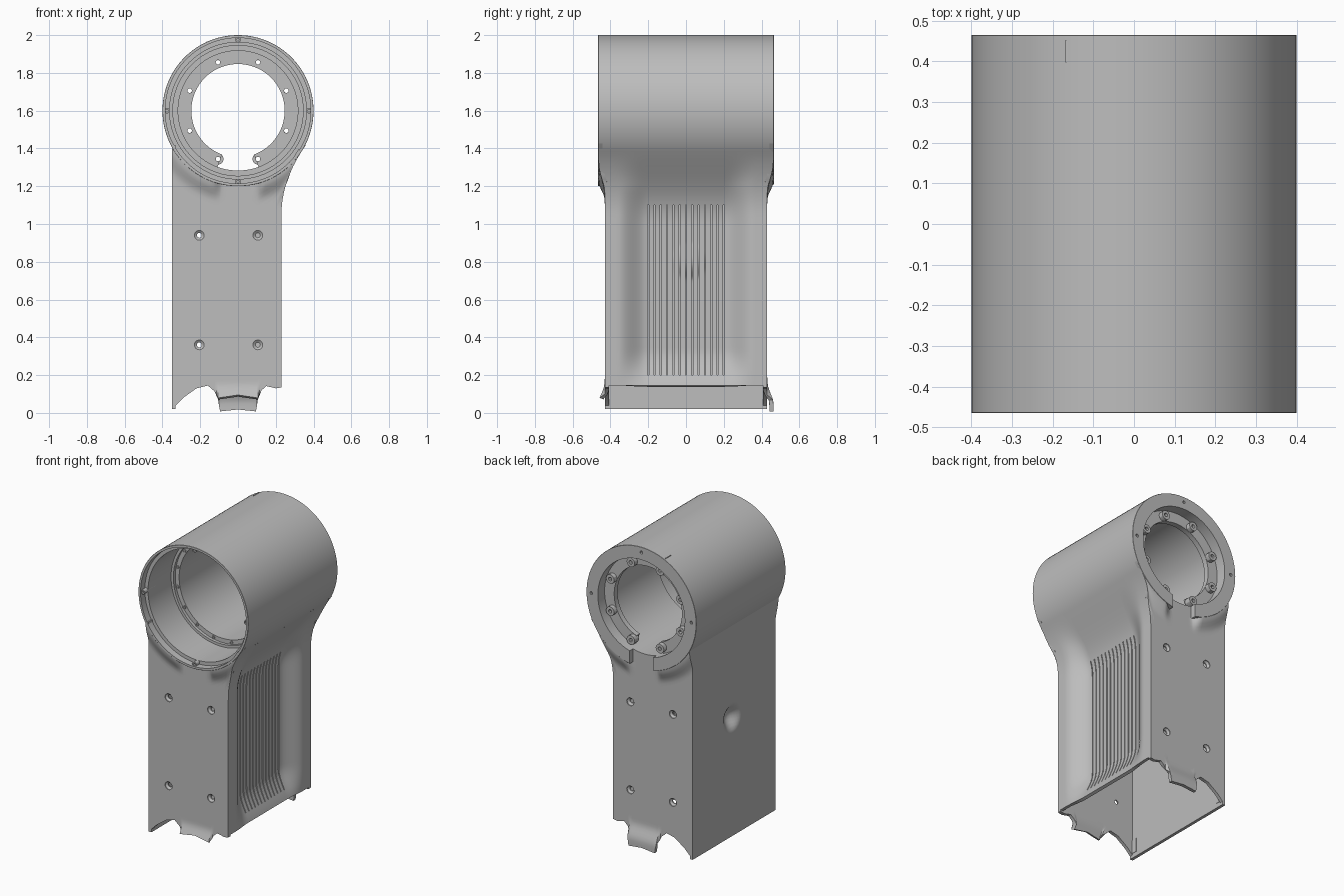
import bpy, bmesh, math

if "Cube" in bpy.data.objects:
    bpy.data.objects.remove(bpy.data.objects["Cube"])

GREY = (0.51, 0.51, 0.51, 1)
mat = bpy.data.materials.new("light_grey")
mat.use_nodes = True
mat.diffuse_color = GREY
mat.node_tree.nodes["Principled BSDF"].inputs["Base Color"].default_value = GREY

AXIS = 1.6      # height of the barrel axis
R = 0.4         # barrel radius
BORE = 0.317    # bore radius
END = 0.465     # half length of the barrel
SIDE = 0.43     # half depth of the leg
LEFT = -0.35    # plain side of the leg
parts = []


def finish(bm, name, keep=True):
    mesh = bpy.data.meshes.new(name)
    bm.to_mesh(mesh)
    bm.free()
    ob = bpy.data.objects.new(name, mesh)
    bpy.context.collection.objects.link(ob)
    mesh.materials.append(mat)
    if keep:
        parts.append(ob)
    return ob


def apply(ob, kind, **settings):
    mod = ob.modifiers.new(kind.lower(), kind)
    for key, value in settings.items():
        setattr(mod, key, value)
    bpy.context.view_layer.objects.active = ob
    bpy.ops.object.modifier_apply(modifier=mod.name)


def lathe(name, profile, x=0, z=AXIS, seg=24, closed=False, keep=True):
    """Turn (radius, y) points about an axis along y."""
    bm = bmesh.new()
    rings = []
    for r, y in profile:
        angles = [2 * math.pi * i / seg for i in range(seg)]
        rings.append([bm.verts.new((x + r * math.cos(a), y, z + r * math.sin(a))) for a in angles])
    pairs = list(zip(rings, rings[1:]))
    if closed:
        pairs.append((rings[-1], rings[0]))
    else:
        bm.faces.new(rings[0])
        bm.faces.new(rings[-1])
    for a, b in pairs:
        for i in range(seg):
            j = (i + 1) % seg
            bm.faces.new((a[i], a[j], b[j], b[i]))
    bmesh.ops.recalc_face_normals(bm, faces=bm.faces)
    return finish(bm, name, keep)


def box(name, centre, size, keep=True):
    bm = bmesh.new()
    bmesh.ops.create_cube(bm, size=1)
    for v in bm.verts:
        v.co = [c + p * s for c, p, s in zip(centre, v.co, size)]
    return finish(bm, name, keep)


def sheet(name, us, vs, point, thick, flip=False, skip=None):
    """Thick wall over a grid, leaving out the cells that skip picks."""
    bm = bmesh.new()
    grid = [[bm.verts.new(point(u, v)) for v in vs] for u in us]
    for i in range(len(us) - 1):
        for j in range(len(vs) - 1):
            if skip and skip((us[i] + us[i + 1]) / 2, (vs[j] + vs[j + 1]) / 2):
                continue
            bm.faces.new((grid[i][j], grid[i + 1][j], grid[i + 1][j + 1], grid[i][j + 1]))
    if flip:
        bmesh.ops.reverse_faces(bm, faces=bm.faces)
    ob = finish(bm, name)
    apply(ob, 'SOLIDIFY', thickness=thick, offset=-1)
    return ob


def span(a, b, n):
    return [a + (b - a) * i / n for i in range(n + 1)]


def smooth(a, b, t):
    t = min(1, max(0, (t - a) / (b - a)))
    return t * t * (3 - 2 * t)


def cut(cutter, *targets):
    for ob in targets:
        apply(ob, 'BOOLEAN', operation='DIFFERENCE', solver='EXACT', object=cutter)
    bpy.data.objects.remove(cutter)


def right_edge(z):
    """Vented side of the leg, sweeping out to meet the barrel."""
    return 0.23 + 0.955 * max(0, z - 1.05) ** 2


def half_depth(x, z):
    """Half depth of the leg, flaring to the barrel ends except in the middle."""
    flare = 1 - smooth(R, 0.49, math.hypot(x, z - AXIS))
    return SIDE + 0.033 * flare * smooth(0.08, 0.14, abs(x))


# Barrel with stepped bore, notched at the bottom of its back rim
barrel = lathe("barrel", [(0.399, -END), (R, -0.464), (R, 0.464), (0.399, END), (BORE, END),
                          (BORE, -0.16), (0.345, -0.16), (0.345, -0.18), (0.362, -0.18),
                          (0.362, -0.42), (0.385, -0.42), (0.385, -END)], seg=96, closed=True)
cut(box("notch", (0, 0.46, 1.26), (0.17, 0.06, 0.16), keep=False), barrel)

# Inner flange near the back, open at the bottom
flange = sheet("inner_flange", span(-70, 250, 80), span(0.247, BORE + 0.004, 2),
               lambda a, r: (r * math.cos(math.radians(a)), 0.36,
                             AXIS + r * math.sin(math.radians(a))), 0.035, flip=True)
for k in range(8):
    a = math.radians(22.5 + 45 * k)
    x, z = 0.277 * math.cos(a), AXIS + 0.277 * math.sin(a)
    cut(lathe("drill", [(0.012, 0.3), (0.012, 0.45)], x, z, 16, keep=False), flange)
    lathe("flange_boss", [(0.012, 0.38), (0.03, 0.38), (0.03, 0.425), (0.012, 0.425)],
          x, z, 12, closed=True)

# Screws on the bore shoulder
for k in range(16):
    a = math.radians(11.25 + 22.5 * k)
    lathe("shoulder_screw", [(0.011, -0.15), (0.011, -0.166), (0.006, -0.166), (0.006, -0.158)],
          0.333 * math.cos(a), AXIS + 0.333 * math.sin(a), 12)

# Locating posts just inside the front rim
for k in range(4):
    a = math.radians(90 * k)
    lathe("rim_post", [(0.015, -0.34), (0.015, -0.455), (0.007, -0.455), (0.007, -0.44)],
          0.376 * math.cos(a), AXIS + 0.376 * math.sin(a), 16)

# Screw holes in the back rim
for degrees in (0, 90, 180):
    a = math.radians(degrees)
    cut(lathe("drill", [(0.01, 0.45), (0.01, 0.48)], 0.365 * math.cos(a),
              AXIS + 0.365 * math.sin(a), 12, keep=False), barrel)

# Scalloped lower edge of the front and back walls, as (x, z)
BACK_EDGE = [(LEFT, 0.02), (-0.29, 0.08), (-0.22, 0.13), (-0.16, 0.145), (-0.125, 0.115),
             (-0.105, 0.07), (-0.095, 0.008), (0, 0.018), (0.095, 0.008), (0.105, 0.07),
             (0.125, 0.12), (0.15, 0.142), (0.2, 0.13), (0.23, 0.135)]
# The front tab is shorter
FRONT_EDGE = [(x, 0.095 - abs(x) * 0.15 if abs(x) < 0.11 else z) for x, z in BACK_EDGE]


def lower_edge(edge, x):
    for (xa, za), (xb, zb) in zip(edge, edge[1:]):
        if x <= xb:
            return za + (zb - za) * (x - xa) / (xb - xa)
    return edge[-1][1]


columns = []
for (xa, _), (xb, _) in zip(BACK_EDGE, BACK_EDGE[1:]):
    columns += span(xa, xb, 6 if xb - xa > 0.09 else 2)[:-1]
columns.append(0.23)
rows = span(0, 0.14, 9)[:-1] + span(0.14, 0.7, 6)[:-1] + span(0.7, 1, 16)


def face_wall(sign, edge):
    def point(x0, v):
        u = (x0 - LEFT) / (0.23 - LEFT)
        top = 1.3
        for _ in range(12):
            x = LEFT + u * (right_edge(top) - LEFT)
            top = AXIS - math.sqrt(max(0.03, 0.395 ** 2 - x * x))
        low = lower_edge(edge, x0)
        z = low + v * (top - low)
        x = LEFT + u * (right_edge(z) - LEFT)
        y = half_depth(x, z)
        if abs(x) < 0.11:
            y += 0.033 * (1 - smooth(0.05, 0.16, z))
        return (x, sign * y, z)
    return point


front = sheet("front_wall", columns, rows, face_wall(-1, FRONT_EDGE), 0.022)
back = sheet("back_wall", columns, rows, face_wall(1, BACK_EDGE), 0.022, flip=True)

# Recessed bolt holes through both walls, plugged behind on the vented side
for x in (-0.205, 0.105):
    for z in (0.36, 0.94):
        cut(lathe("drill", [(0.026, -0.46), (0.026, -0.425), (0.013, -0.415),
                            (0.013, 0.415), (0.026, 0.425), (0.026, 0.46)],
                  x, z, 24, keep=False), front, back)
        if x > 0:
            for sign in (-1, 1):
                lathe("bolt_plug", [(0.035, sign * 0.41), (0.035, sign * 0.395),
                                    (0.02, sign * 0.395), (0.02, sign * 0.402)], x, z)

# Plain side with a thumb dent
sheet("plain_side_wall", span(-1, 1, 60), span(0.02, 1.417, 80),
      lambda t, z: (LEFT + 0.05 * (1 - smooth(0.01, 0.1, math.hypot(t * SIDE - 0.02, z - 0.8))),
                    t * half_depth(LEFT, z), z), 0.02, flip=True)

# Vented side, dished between its edges and slotted
slots = span(-0.2, 0.2, 12)
HALF_SLOT = 0.003
across = span(-SIDE, -0.22, 14) + [s + d for s in slots for d in (-HALF_SLOT, HALF_SLOT)] \
    + span(0.22, SIDE, 14)


def vented(y, z):
    dish = (1 - smooth(0.2, 0.36, abs(y))) * smooth(0.09, 0.33, z) * (1 - smooth(1.0, 1.38, z))
    x = right_edge(z)
    return (x - 0.075 * dish, y / SIDE * half_depth(x, z), z)


sheet("vented_side_wall", across, span(0.145, 0.2, 4)[:-1] + span(0.2, 1.1, 36)[:-1] + span(1.1, 1.385, 14),
      vented, 0.02,
      skip=lambda y, z: 0.2 < z < 1.1 and any(abs(y - s) < HALF_SLOT / 2 for s in slots))

# Small blocks in the lower corners of the plain side
for sign in (-1, 1):
    box("corner_block", (-0.336, sign * 0.395, 0.095), (0.016, 0.05, 0.09))

# Small index mark on top of the barrel
box("index_mark", (-0.165, 0.425, 1.963), (0.006, 0.055, 0.009))

# Smooth shading with sharp creases
bpy.ops.object.select_all(action='DESELECT')
for ob in parts:
    ob.select_set(True)
bpy.context.view_layer.objects.active = parts[0]
bpy.ops.object.shade_smooth_by_angle(angle=math.radians(30))
